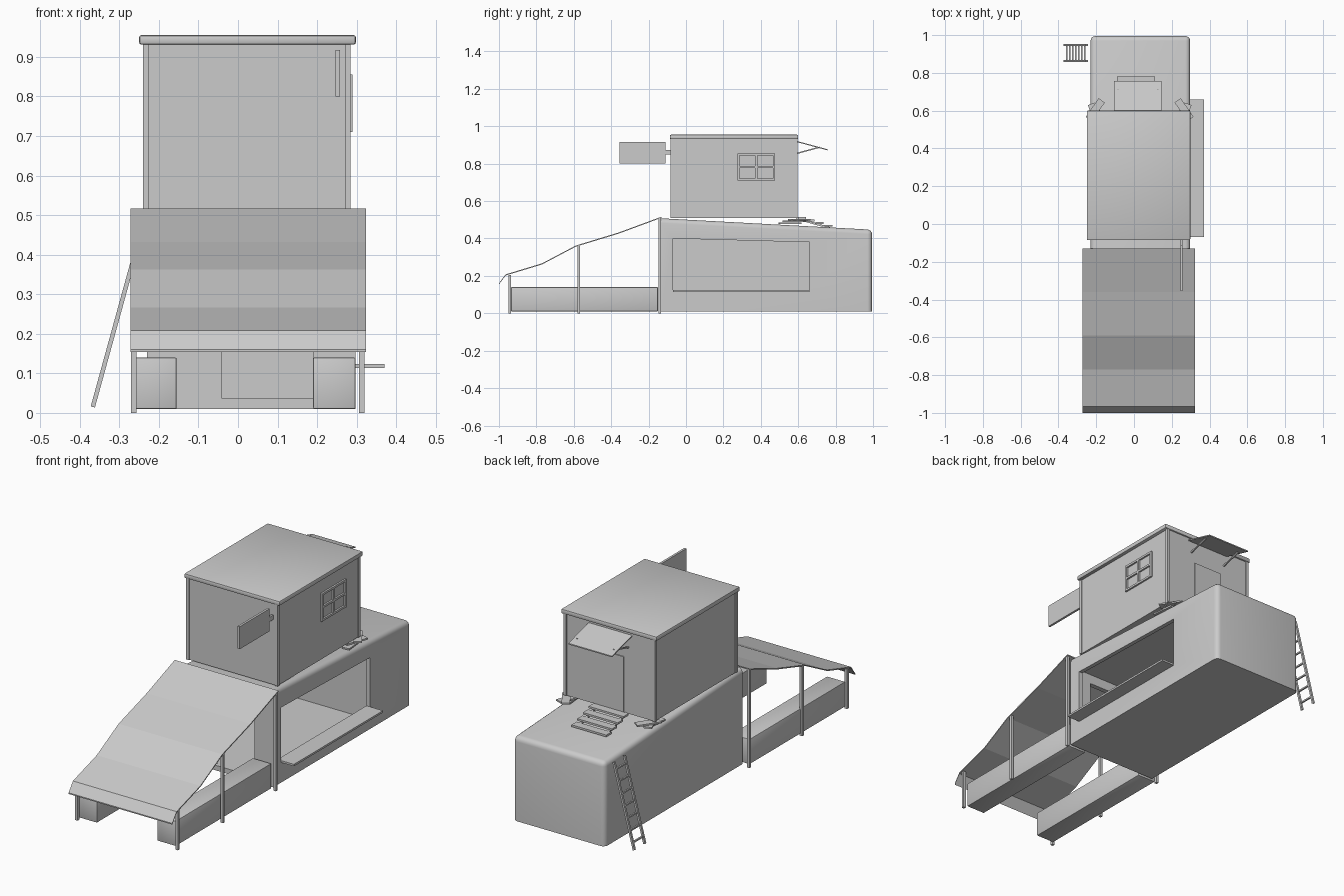
import bpy, bmesh, math
from mathutils import Vector, Matrix

if "Cube" in bpy.data.objects:
    bpy.data.objects.remove(bpy.data.objects["Cube"])


def finish(name, bm):
    bmesh.ops.recalc_face_normals(bm, faces=bm.faces)
    me = bpy.data.meshes.new(name)
    bm.to_mesh(me)
    bm.free()
    ob = bpy.data.objects.new(name, me)
    bpy.context.collection.objects.link(ob)
    return ob


def smooth(ob):
    bpy.ops.object.select_all(action='DESELECT')
    ob.select_set(True)
    bpy.context.view_layer.objects.active = ob
    bpy.ops.object.shade_smooth_by_angle(angle=math.radians(35))


def box(name, x, y, z, bevel=0.0, rot=(0, 0, 0)):
    bm = bmesh.new()
    bmesh.ops.create_cube(bm, size=1)
    bmesh.ops.scale(bm, vec=(x[1] - x[0], y[1] - y[0], z[1] - z[0]), verts=bm.verts)
    if bevel:
        bmesh.ops.bevel(bm, geom=bm.edges[:], offset=bevel, segments=2, profile=0.5, affect='EDGES')
    ob = finish(name, bm)
    ob.location = (sum(x) / 2, sum(y) / 2, sum(z) / 2)
    ob.rotation_euler = rot
    if bevel:
        smooth(ob)
    return ob


def extrude_x(name, profile, x0, x1, round_edges=0.0):
    """Extrude a closed (y, z) profile along x."""
    bm = bmesh.new()
    f = bm.faces.new([bm.verts.new((x0, y, z)) for y, z in profile])
    r = bmesh.ops.extrude_face_region(bm, geom=[f])
    bmesh.ops.translate(bm, vec=(x1 - x0, 0, 0),
                        verts=[v for v in r['geom'] if isinstance(v, bmesh.types.BMVert)])
    if round_edges:
        ymax = max(p[0] for p in profile)
        top = [e for e in bm.edges if all(v.co.z > 0.4 for v in e.verts)
               and any(v.co.y > 0 for v in e.verts)]
        back = [e for e in bm.edges if all(v.co.y > ymax - 0.01 for v in e.verts)
                and abs(e.verts[0].co.z - e.verts[1].co.z) > 0.2]
        bmesh.ops.bevel(bm, geom=top + back, offset=round_edges, segments=4,
                        profile=0.5, affect='EDGES')
    return finish(name, bm)


def sheet(name, line, x0, x1, t):
    """Thin bent sheet following a (y, z) line."""
    return extrude_x(name, line + [(y, z - t) for y, z in reversed(line)], x0, x1)


def bar(name, a, b, w):
    """Square bar between two points."""
    a, b = Vector(a), Vector(b)
    bm = bmesh.new()
    bmesh.ops.create_cube(bm, size=1)
    bmesh.ops.scale(bm, vec=(w, w, (b - a).length), verts=bm.verts)
    q = (b - a).to_track_quat('Z', 'Y').to_matrix().to_4x4()
    bmesh.ops.transform(bm, matrix=Matrix.Translation((a + b) / 2) @ q, verts=bm.verts)
    return finish(name, bm)


def cut(target, cutter):
    m = target.modifiers.new('cut', 'BOOLEAN')
    m.operation, m.solver, m.object = 'DIFFERENCE', 'EXACT', cutter
    bpy.context.view_layer.objects.active = target
    bpy.ops.object.modifier_apply(modifier=m.name)
    bpy.data.objects.remove(cutter)


# Lower storey: sloped roof, hollow room, side hatch and front doorway
base = extrude_x('lower_block', [(-0.135, 0.01), (0.995, 0.01), (0.995, 0.447), (-0.135, 0.508)],
                 -0.23, 0.297, 0.025)
cut(base, extrude_x('room_cutter', [(-0.11, 0.035), (0.70, 0.035), (0.70, 0.41), (-0.11, 0.44)],
                    -0.205, 0.275))
cut(base, extrude_x('hatch_cutter', [(-0.07, 0.122), (0.66, 0.122), (0.66, 0.38), (-0.07, 0.40)],
                    0.25, 0.35))
cut(base, box('doorway_cutter', (-0.04, 0.19), (-0.2, -0.09), (0.036, 0.39)))
smooth(base)
box('hatch_shelf', (0.275, 0.37), (-0.07, 0.66), (0.114, 0.124))

# Front porch: low walls, posts and canopy
for side, x in (('left', (-0.26, -0.155)), ('right', (0.19, 0.297))):
    box(side + '_low_wall', x, (-0.935, -0.15), (0.01, 0.14), 0.004)
for side, x in (('left', -0.263), ('right', 0.313)):
    for i, (y, h) in enumerate([(-0.942, 0.205), (-0.573, 0.363), (-0.14, 0.51)]):
        box(f'{side}_porch_post_{i}', (x - 0.007, x + 0.007), (y - 0.007, y + 0.007), (0, h))
sheet('porch_canopy', [(-1, 0.160), (-0.965, 0.208), (-0.77, 0.267), (-0.59, 0.362),
                       (-0.36, 0.432), (-0.13, 0.517)], -0.272, 0.323, 0.006)

# Upper cabin
box('cabin_walls', (-0.235, 0.28), (-0.077, 0.592), (0.51, 0.932))
for x in (-0.24, 0.27):
    for y in (-0.082, 0.582):
        box('cabin_corner_post', (x, x + 0.015), (y, y + 0.015), (0.51, 0.932))
box('cabin_roof', (-0.25, 0.298), (-0.086, 0.60), (0.931, 0.955), 0.006)

# Cabin window with cross bars
for y in (0.275, 0.37, 0.465):
    box('window_upright', (0.275, 0.29), (y, y + 0.011), (0.71, 0.855))
for z in (0.71, 0.777, 0.844):
    box('window_rail', (0.275, 0.289), (0.275, 0.476), (z, z + 0.011))

# Hanging board and bracket
box('hanging_board', (0.246, 0.258), (-0.355, -0.11), (0.80, 0.917))
box('board_bracket', (0.247, 0.257), (-0.115, -0.075), (0.848, 0.872))

# Rear door with canopy, struts and steps
box('rear_door', (-0.06, 0.105), (0.585, 0.597), (0.51, 0.80))
sheet('rear_canopy', [(0.59, 0.922), (0.757, 0.877)], -0.105, 0.145, 0.006)
for x in (-0.085, 0.125):
    bar('canopy_strut', (x, 0.592, 0.855), (x, 0.715, 0.888), 0.007)
for i in range(4):
    y, z = 0.62 + 0.047 * i, 0.51 - 0.014 * i
    box('rear_step', (-0.09, 0.11), (y - 0.021, y + 0.021), (z - 0.005, z + 0.005))
for x in (-0.07, 0.09):
    bar('step_side', (x, 0.59, 0.508), (x, 0.77, 0.456), 0.01)

# Loose boards wedged under the rear cabin corners
for x in (-0.205, 0.265):
    for i, a in enumerate((0.1, -0.35, 0.6)):
        y, z = 0.555 + 0.025 * i, 0.482 + 0.009 * i
        box('wedge_board', (x - 0.02, x + 0.02), (y - 0.06, y + 0.06), (z - 0.004, z + 0.004),
            rot=(0, 0, a * (1 if x > 0 else -1)))

# Leaning ladder on the left side
lo, hi = Vector((-0.367, 0, 0.015)), Vector((-0.25, 0, 0.44))
for y in (0.862, 0.948):
    bar('ladder_rail', lo + Vector((0, y, 0)), hi + Vector((0, y, 0)), 0.011)
for i in range(7):
    p = lo.lerp(hi, (i + 0.6) / 7.2)
    bar('ladder_rung', p + Vector((0, 0.862, 0)), p + Vector((0, 0.948, 0)), 0.008)
